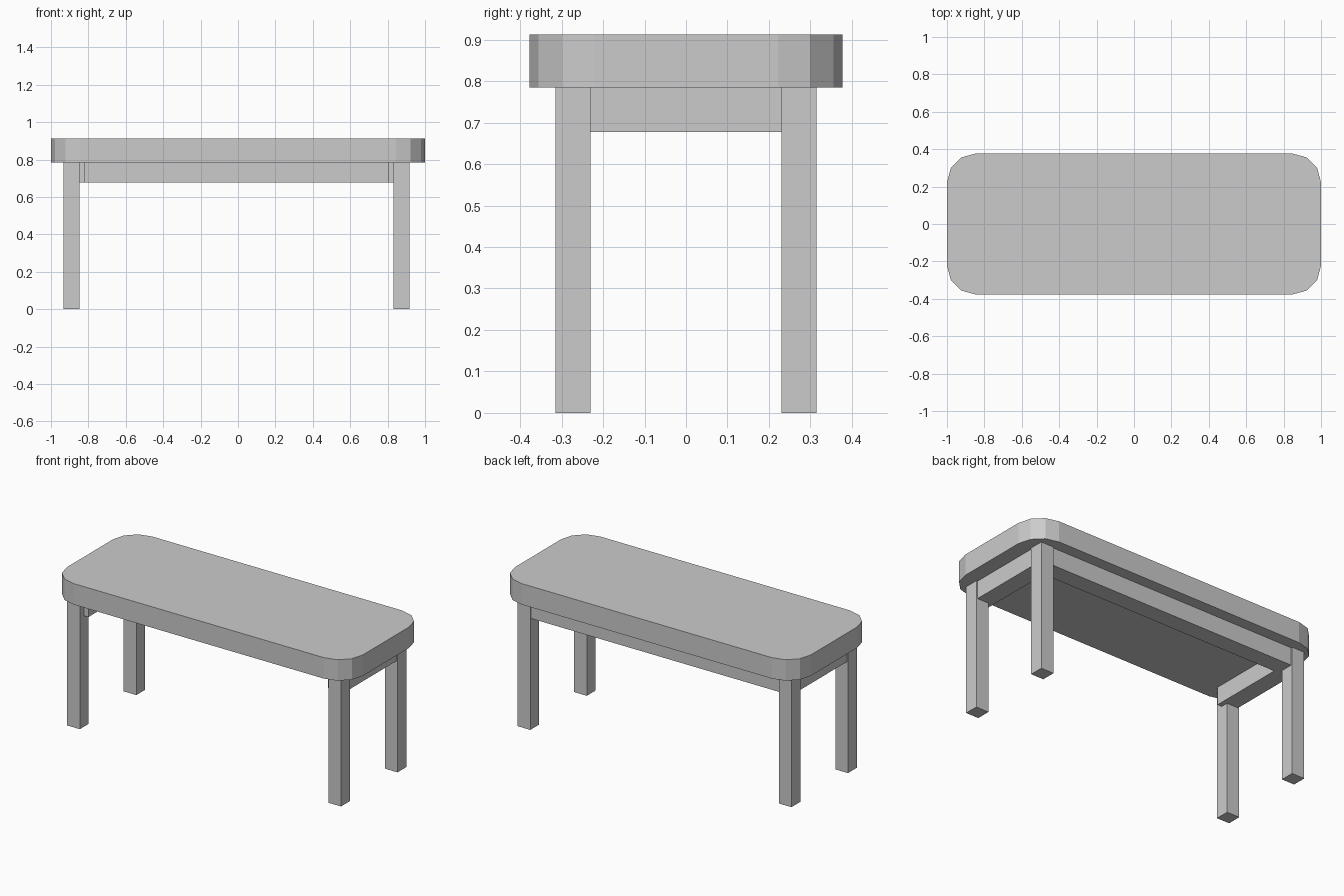
import bpy, bmesh, math

if "Cube" in bpy.data.objects:
    bpy.data.objects.remove(bpy.data.objects["Cube"])


def box(name, x, y, z):
    """Box spanning the given (min, max) ranges."""
    bm = bmesh.new()
    bmesh.ops.create_cube(bm, size=1)
    for v in bm.verts:
        v.co = [r[0] if c < 0 else r[1] for c, r in zip(v.co, (x, y, z))]
    me = bpy.data.meshes.new(name)
    bm.to_mesh(me)
    bm.free()
    ob = bpy.data.objects.new(name, me)
    bpy.context.collection.objects.link(ob)
    return ob


# seat slab: rounded rectangle with three-segment corners
UNDER, TOP, R = 0.785, 0.913, 0.155
bm = bmesh.new()
ring = []
for i, (sx, sy) in enumerate([(1, 1), (-1, 1), (-1, -1), (1, -1)]):
    for k in range(4):
        a = math.radians(90 * i + 30 * k)
        ring.append(bm.verts.new((sx * (1 - R) + R * math.cos(a),
                                  sy * (0.377 - R) + R * math.sin(a), UNDER)))
face = bm.faces.new(ring)
ext = bmesh.ops.extrude_face_region(bm, geom=[face], use_keep_orig=True)
for v in ext["geom"]:
    if isinstance(v, bmesh.types.BMVert):
        v.co.z = TOP
bmesh.ops.recalc_face_normals(bm, faces=bm.faces)
me = bpy.data.meshes.new("seat")
bm.to_mesh(me)
bm.free()
bpy.context.collection.objects.link(bpy.data.objects.new("seat", me))

# four square legs
left, right = (-0.933, -0.848), (0.831, 0.916)
front, back = (-0.315, -0.23), (0.23, 0.315)
for xn, x in (("left", left), ("right", right)):
    for yn, y in (("front", front), ("back", back)):
        box(f"{yn}_{xn}_leg", x, y, (0, UNDER))

# rails under the seat: two ends and the back, open at the front
rail_z = (0.677, UNDER)
box("left_rail", (-0.925, -0.818), (-0.275, 0.275), rail_z)
box("right_rail", (0.801, 0.908), (-0.275, 0.275), rail_z)
box("back_rail", (-0.89, 0.873), (0.2, 0.307), rail_z)
